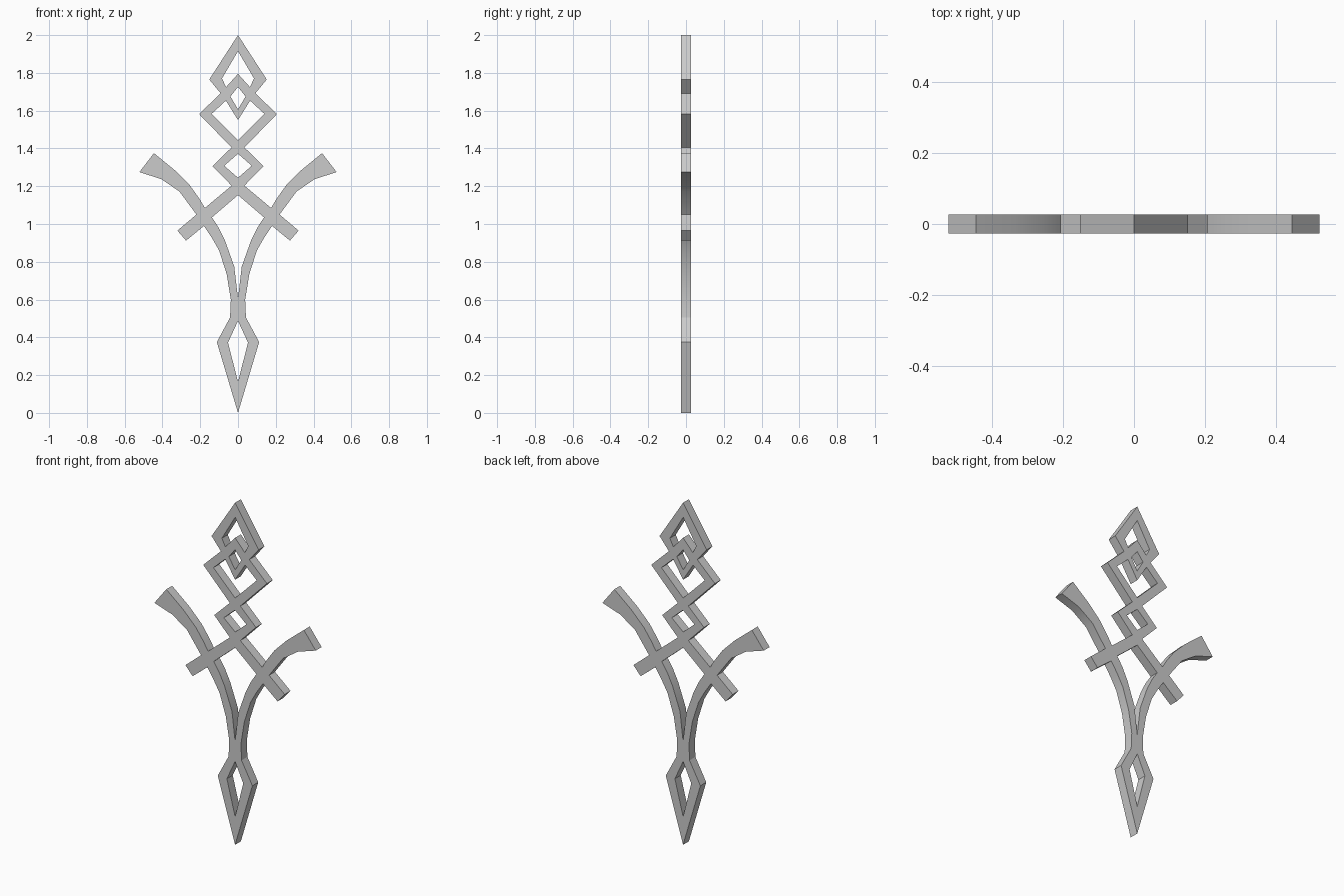
import bpy, bmesh, math
from mathutils import Matrix

cube = bpy.data.objects.get("Cube")
if cube:
    bpy.data.objects.remove(cube, do_unlink=True)

HALF_DEPTH = 0.027

# Half profiles, from the upper centre point down to the lower one
outline = [
    (0, 2.0), (0.152, 1.765), (0.092, 1.692), (0.206, 1.582),     # pointed tip, upper diamond
    (0.034, 1.405), (0.135, 1.307), (0.034, 1.203),               # lower diamond
    (0.175, 1.085), (0.205, 1.135), (0.255, 1.205), (0.335, 1.285), (0.445, 1.375),
    (0.522, 1.275), (0.405, 1.237), (0.31, 1.172), (0.22, 1.05),  # flared arm
    (0.321, 0.965), (0.275, 0.912), (0.18, 0.99),                 # crossbar end
    (0.14, 0.93), (0.10, 0.86), (0.06, 0.735), (0.038, 0.60), (0.042, 0.505),
    (0.112, 0.375), (0, 0),                                       # pointed foot
]
holes = [
    [(0, 1.915), (0.085, 1.77), (0.063, 1.725), (0, 1.795)],                 # tip
    [(0, 1.725), (0.04, 1.675), (0, 1.607)],                                 # small diamond
    [(0, 1.55), (0.064, 1.653), (0.14, 1.583), (0, 1.443)],                  # upper diamond
    [(0, 1.372), (0.073, 1.308), (0, 1.245)],                                # lower diamond
    [(0, 1.153), (0.138, 1.035), (0.102, 0.98), (0.068, 0.91),
     (0.02, 0.775), (0, 0.605)],                                             # between the arms
    [(0, 0.487), (0.053, 0.372), (0, 0.165)],                                # foot
]


def add_loop(curve, half):
    """Add a closed loop made of a half profile and its mirror image."""
    points = half + [(-x, z) for x, z in reversed(half[1:-1])]
    spline = curve.splines.new("POLY")
    spline.points.add(len(points) - 1)
    for point, (x, z) in zip(spline.points, points):
        point.co = (x, z, 0, 1)
    spline.use_cyclic_u = True


# Flat filled curve with openings, given thickness
curve = bpy.data.curves.new("ornament_profile", "CURVE")
curve.dimensions = "2D"
curve.fill_mode = "BOTH"
curve.extrude = HALF_DEPTH
for half in [outline] + holes:
    add_loop(curve, half)
helper = bpy.data.objects.new("ornament_profile", curve)
bpy.context.collection.objects.link(helper)
bpy.context.view_layer.update()
evaluated = helper.evaluated_get(bpy.context.evaluated_depsgraph_get())
mesh = bpy.data.meshes.new_from_object(evaluated)
bpy.data.objects.remove(helper, do_unlink=True)

# Weld the walls to the faces and stand the ornament upright
mesh.transform(Matrix.Rotation(math.pi / 2, 4, "X"))
bm = bmesh.new()
bm.from_mesh(mesh)
bmesh.ops.remove_doubles(bm, verts=bm.verts, dist=0.0005)
bmesh.ops.recalc_face_normals(bm, faces=bm.faces)
bmesh.ops.dissolve_limit(bm, angle_limit=0.01, verts=bm.verts, edges=bm.edges)
bmesh.ops.triangulate(bm, faces=[f for f in bm.faces if len(f.verts) > 4])
bm.to_mesh(mesh)
bm.free()

# Plain grey metal
grey = bpy.data.materials.new("plain grey")
grey.use_nodes = True
colour = (0.6, 0.6, 0.6, 1)
grey.diffuse_color = colour
grey.node_tree.nodes["Principled BSDF"].inputs["Base Color"].default_value = colour
mesh.materials.clear()
mesh.materials.append(grey)

ornament = bpy.data.objects.new("fretwork_ornament", mesh)
bpy.context.collection.objects.link(ornament)
bpy.context.view_layer.objects.active = ornament
ornament.select_set(True)
bpy.ops.object.shade_smooth_by_angle(angle=math.radians(25))
